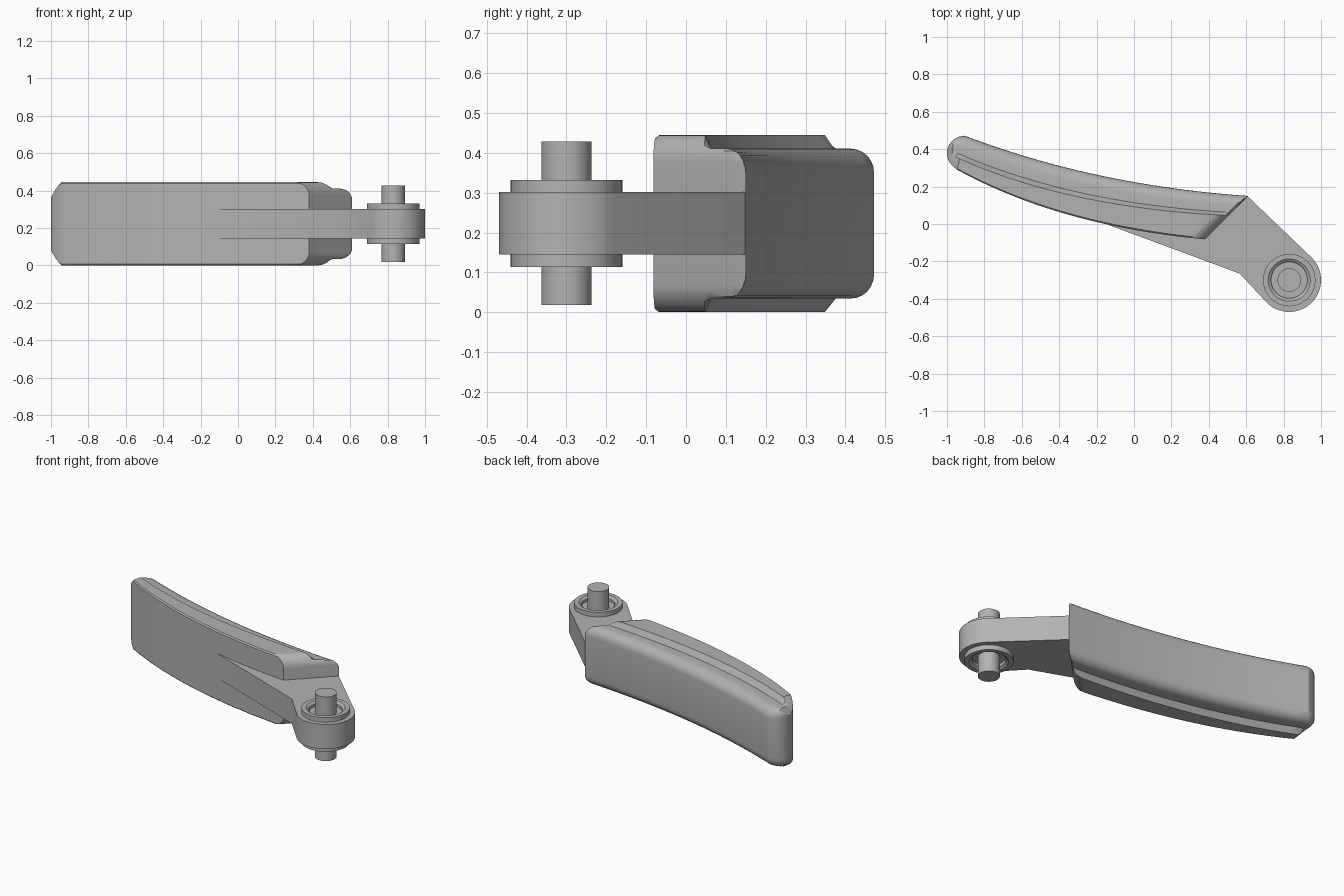
import bpy, bmesh, math
from mathutils import Vector

if "Cube" in bpy.data.objects:
    bpy.data.objects.remove(bpy.data.objects["Cube"], do_unlink=True)

grey = bpy.data.materials.new("satin grey")
grey.use_nodes = True
grey.diffuse_color = (0.45, 0.45, 0.45, 1)
grey.node_tree.nodes["Principled BSDF"].inputs["Base Color"].default_value = (0.45, 0.45, 0.45, 1)

MID = 0.2225                      # height of the symmetry plane
PIVOT = Vector((0.83, -0.30))


def finish(bm, name):
    bmesh.ops.remove_doubles(bm, verts=bm.verts, dist=0.0001)
    bmesh.ops.recalc_face_normals(bm, faces=bm.faces)
    mesh = bpy.data.meshes.new(name)
    bm.to_mesh(mesh)
    bm.free()
    mesh.materials.append(grey)
    ob = bpy.data.objects.new(name, mesh)
    bpy.context.collection.objects.link(ob)
    bpy.ops.object.select_all(action="DESELECT")
    ob.select_set(True)
    bpy.context.view_layer.objects.active = ob
    bpy.ops.object.shade_smooth_by_angle(angle=math.radians(28))
    return ob


def loft(bm, rings, closed=False):
    """Skin equal-sized loops of points; cap the ends unless closed."""
    loops = [[bm.verts.new(p) for p in ring] for ring in rings]
    n = len(loops[0])
    pairs = list(zip(loops, loops[1:])) + ([(loops[-1], loops[0])] if closed else [])
    for a, b in pairs:
        for i in range(n):
            j = (i + 1) % n
            bm.faces.new((a[i], a[j], b[j], b[i]))
    if not closed:
        bm.faces.new(loops[0])
        bm.faces.new(loops[-1])


def curve(a, c, b, t):
    a, c, b = Vector(a), Vector(c), Vector(b)
    return a * (1 - t) ** 2 + c * 2 * t * (1 - t) + b * t * t


def section(front, back, t, limit):
    """Stepped pad section: tall front layer, chamfer, rounded back layer."""
    step, ledge, bend = 0.32 + 0.23 * t, 0.45 + 0.17 * t, 0.68 + 0.12 * t
    half = [(0, 0.215), (0.03, 0.2225), (step, 0.2225), (ledge, 0.188)]
    for i in range(7):
        a = math.pi / 2 * i / 6
        half.append((bend + (1 - bend) * math.sin(a), 0.128 + 0.06 * math.cos(a)))
    half = [(v, min(h, limit)) for v, h in half]
    pts = half + [(v, -h) for v, h in reversed(half)]
    return [(*front.lerp(back, v), MID + h) for v, h in pts]


# Curved pad: rounded left end, swept body, filleted slanted right end
rings = []
for f, b, limit in [((-1.0, 0.365), (-1.0, 0.395), 0.14),
                    ((-0.992, 0.338), (-0.988, 0.425), 0.155),
                    ((-0.975, 0.315), (-0.965, 0.452), 0.185),
                    ((-0.96, 0.302), (-0.935, 0.467), 0.205)]:
    rings.append(section(Vector(f), Vector(b), 0, limit))
FILLET = 0.05
stations = [i / 24 * (1 - FILLET) for i in range(25)]
stations += [1 - FILLET * (1 - math.sin(math.pi / 2 * i / 7)) for i in range(1, 8)]
for t in stations:
    d = max(0, (t - 1 + FILLET) / FILLET)
    limit = 0.2225 - 0.07 * (1 - math.sqrt(max(0, 1 - d * d)))
    front = curve((-0.945, 0.29), (-0.40, -0.01), (0.38, -0.082), t)
    back = curve((-0.905, 0.472), (-0.21, 0.207), (0.61, 0.15), t)
    rings.append(section(front, back, t, limit))
bm = bmesh.new()
loft(bm, rings)
finish(bm, "curved_pad")

# Lever arm: flat plate ending in a round hub
outline = [Vector(p) for p in [(0.608, 0.148), (0.3, 0.12), (-0.1, 0.1),
                               (-0.15, 0.0), (0.565, -0.265)]]
for i in range(33):
    a = math.radians(225 + 180 * i / 32)
    outline.append(PIVOT + 0.17 * Vector((math.cos(a), math.sin(a))))
bm = bmesh.new()
loft(bm, [[(*p, z) for p in outline] for z in (0.145, 0.302)])
finish(bm, "lever_arm")


def lathe(name, profile, closed):
    bm = bmesh.new()
    n = 48
    rings = [[(PIVOT.x + r * math.cos(math.tau * i / n),
               PIVOT.y + r * math.sin(math.tau * i / n), z) for i in range(n)]
             for r, z in profile]
    loft(bm, rings, closed)
    finish(bm, name)


# Raised collars above and below the hub, and the pivot pin
for name, side in (("upper_collar", 1), ("lower_collar", -1)):
    lathe(name, [(r, MID + side * h) for r, h in
                 [(0.14, 0.06), (0.14, 0.109), (0.113, 0.109), (0.097, 0.097), (0.097, 0.06)]], True)
lathe("pivot_pin", [(0.063, 0.018), (0.063, 0.428)], False)
